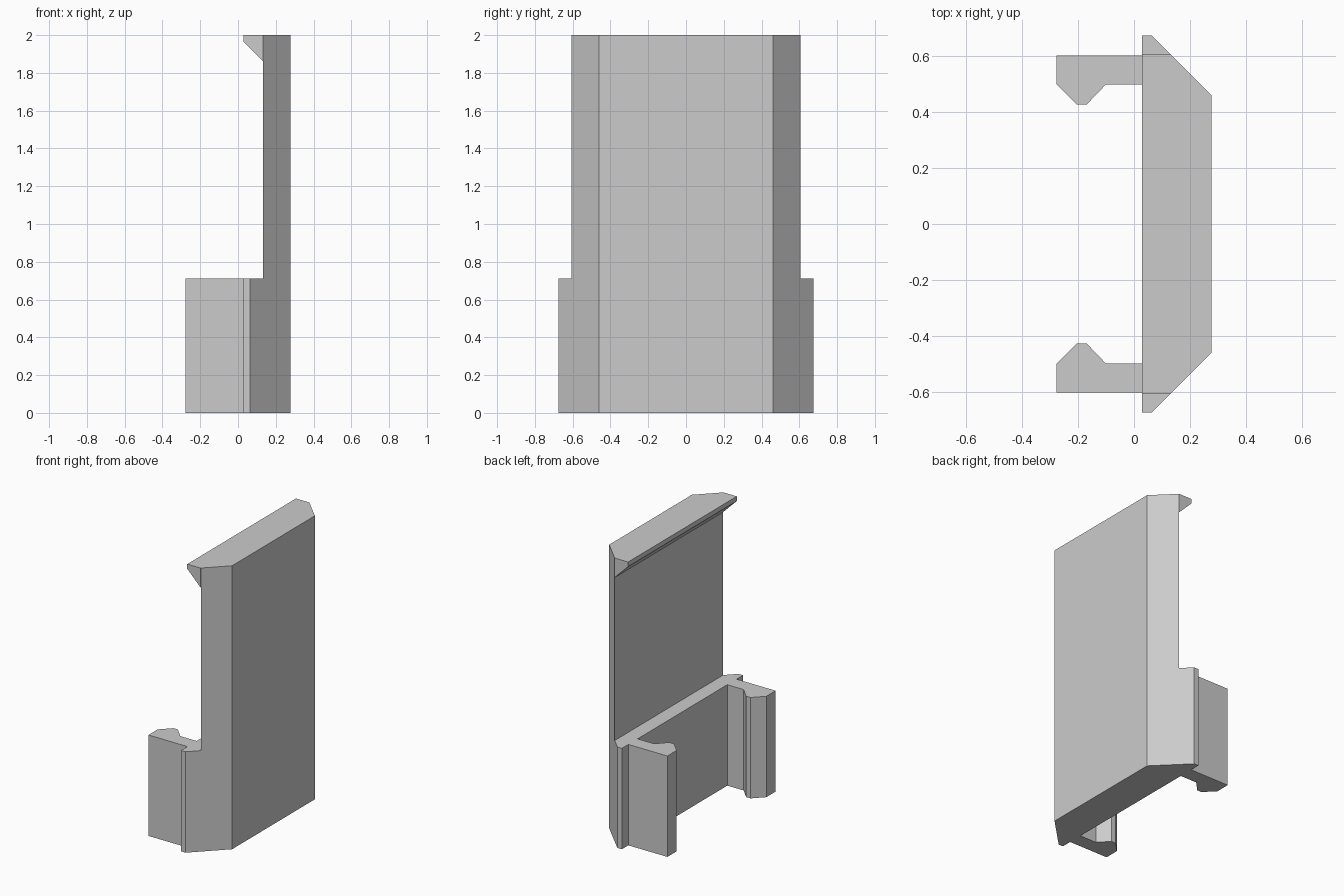
import bpy, bmesh
from mathutils import Vector

cube = bpy.data.objects.get("Cube")
if cube:
    bpy.data.objects.remove(cube, do_unlink=True)

# Single plain grey finish
grey = bpy.data.materials.new("matte_grey")
grey.use_nodes = True
colour = (0.6, 0.6, 0.6, 1)
grey.diffuse_color = colour
grey.node_tree.nodes["Principled BSDF"].inputs["Base Color"].default_value = colour


def prism(points, sweep):
    """Closed solid made by sweeping a flat outline along a vector."""
    bm = bmesh.new()
    face = bm.faces.new([bm.verts.new(p) for p in points])
    swept = bmesh.ops.extrude_face_region(bm, geom=[face], use_keep_orig=True)
    verts = [v for v in swept["geom"] if isinstance(v, bmesh.types.BMVert)]
    bmesh.ops.translate(bm, verts=verts, vec=sweep)
    bmesh.ops.recalc_face_normals(bm, faces=bm.faces)
    return bm


def finish(name, bm):
    bmesh.ops.recalc_face_normals(bm, faces=bm.faces)
    mesh = bpy.data.meshes.new(name)
    bm.to_mesh(mesh)
    bm.free()
    mesh.materials.append(grey)
    obj = bpy.data.objects.new(name, mesh)
    bpy.context.collection.objects.link(obj)
    return obj


INNER, WALL, OUTER = 0.028, 0.133, 0.277   # x of base, panel and outer faces
BASE_H, TOP = 0.712, 2.0
HALF = 0.675                               # half width of the base

# Back panel with thick base: stepped side profile, then bevelled long edges
profile = [(INNER, 0), (OUTER, 0), (OUTER, TOP), (WALL, TOP),
           (WALL, BASE_H), (INNER, BASE_H)]
bm = prism([(x, -HALF, z) for x, z in profile], Vector((0, 2 * HALF, 0)))
for side in (-1, 1):
    cut = bmesh.ops.bisect_plane(
        bm, geom=bm.verts[:] + bm.edges[:] + bm.faces[:],
        plane_co=(OUTER, side * 0.461, 0), plane_no=(1, side, 0),
        clear_outer=True)
    rim = [e for e in bm.edges if e.is_boundary]
    bmesh.ops.holes_fill(bm, edges=rim, sides=0)
finish("back_panel", bm)

# Wedge lip along the top of the panel
lip = [(WALL, TOP), (INNER, TOP), (INNER, 1.967), (WALL, 1.862)]
finish("top_lip", prism([(x, -0.606, z) for x, z in lip], Vector((0, 1.212, 0))))

# Hooked clip arms, mirrored left and right of the base
arm = [(INNER, 0.603), (-0.277, 0.603), (-0.277, 0.5), (-0.205, 0.427),
       (-0.17, 0.427), (-0.1, 0.5), (INNER, 0.5)]
for side, label in ((-1, "front"), (1, "rear")):
    finish(label + "_clip_arm",
           prism([(x, side * y, 0) for x, y in arm], Vector((0, 0, BASE_H))))
